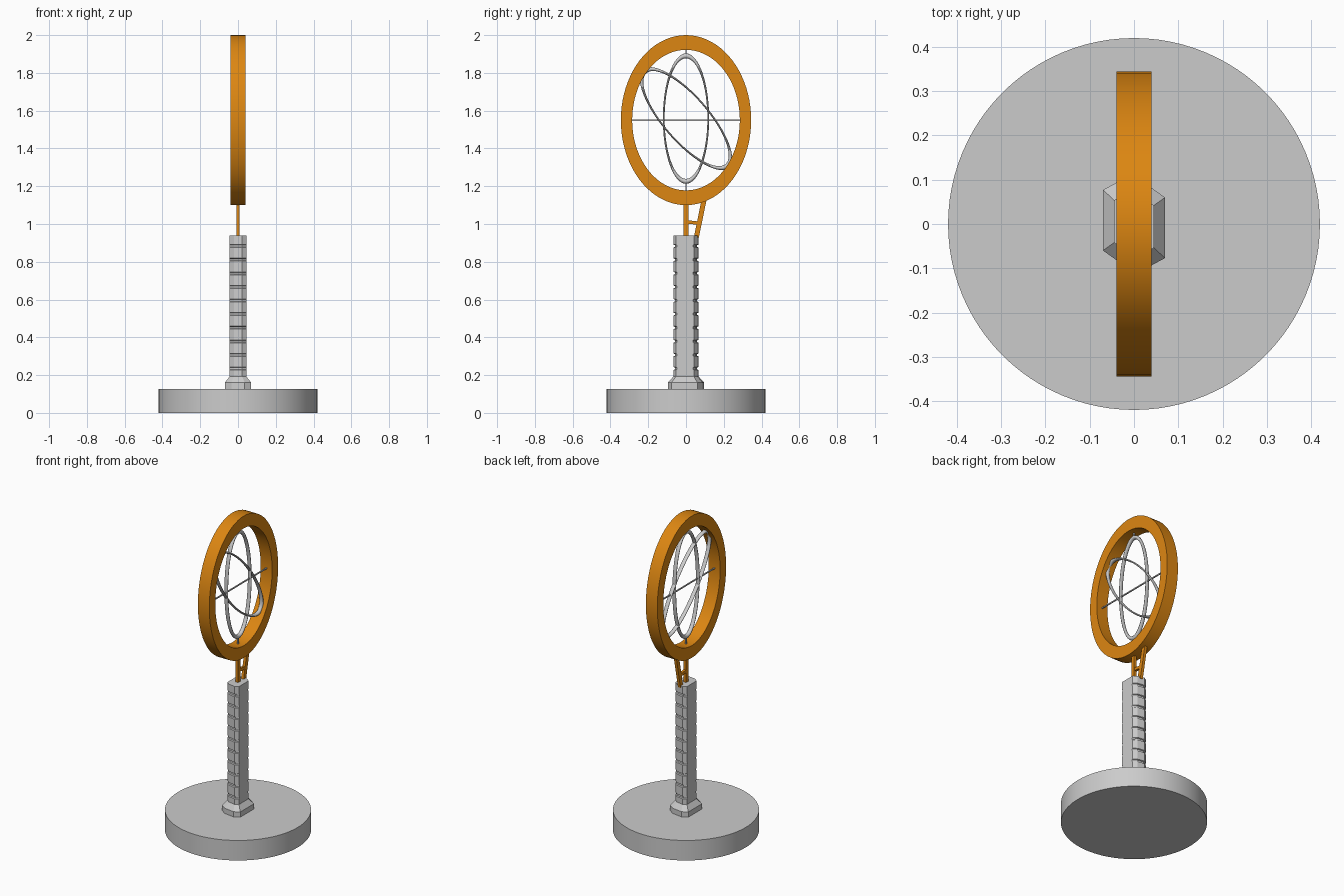
import bpy, bmesh
from math import sin, cos, pi, radians
from mathutils import Matrix, Vector

if "Cube" in bpy.data.objects:
    bpy.data.objects.remove(bpy.data.objects["Cube"])

orange = bpy.data.materials.new("orange")
orange.diffuse_color = (0.72, 0.24, 0.006, 1)
orange.use_nodes = True
orange.node_tree.nodes["Principled BSDF"].inputs["Base Color"].default_value = orange.diffuse_color
MID = 1.55


def make_object(name, bm, mat=None, smooth=False):
    bmesh.ops.recalc_face_normals(bm, faces=bm.faces)
    me = bpy.data.meshes.new(name)
    bm.to_mesh(me)
    bm.free()
    ob = bpy.data.objects.new(name, me)
    bpy.context.collection.objects.link(ob)
    if mat:
        me.materials.append(mat)
    if smooth:
        bpy.ops.object.select_all(action='DESELECT')
        ob.select_set(True)
        bpy.context.view_layer.objects.active = ob
        bpy.ops.object.shade_smooth_by_angle(angle=radians(35))
    return ob


def loft(name, outline, levels):
    """Stack scaled copies of an outline: levels are (x scale, y scale, z)."""
    bm = bmesh.new()
    rings = [[bm.verts.new((x * sx, y * sy, z)) for x, y in outline] for sx, sy, z in levels]
    n = len(outline)
    for a, b in zip(rings, rings[1:]):
        for i in range(n):
            j = (i + 1) % n
            bm.faces.new((a[i], a[j], b[j], b[i]))
    bm.faces.new(rings[0][::-1])
    bm.faces.new(rings[-1])
    return make_object(name, bm)


def bar(name, a, b, width, depth, mat=None):
    """Square-section strut between two points in the ring plane."""
    a, b = Vector(a), Vector(b)
    d = b - a
    bm = bmesh.new()
    rot = Vector((0, 0, 1)).rotation_difference(d).to_matrix().to_4x4()
    m = Matrix.Translation((a + b) / 2) @ rot @ Matrix.Diagonal((depth, width, d.length, 1))
    bmesh.ops.create_cube(bm, size=1, matrix=m)
    return make_object(name, bm, mat)


# Round base
bm = bmesh.new()
bmesh.ops.create_cone(bm, cap_ends=True, segments=96, radius1=0.42, radius2=0.42, depth=0.127,
                      matrix=Matrix.Translation((0, 0, 0.0635)))
make_object("base", bm, smooth=True)

# Faceted collar and grooved handle share one skewed eight-sided outline
half = [(0.07, -0.077), (0.07, 0.06), (0.035, 0.085), (-0.035, 0.096)]
outline = half + [(-x, -y) for x, y in half]
loft("handle_collar", outline, [(1, 1, 0.125), (1, 1, 0.16), (0.64, 0.7, 0.192)])

levels = [(0.64, 0.7, 0.18)]
for i in range(10):
    z = 0.235 + i * 0.072
    levels += [(0.64, 0.7, z - 0.008), (0.64, 0.62, z - 0.005),
               (0.64, 0.62, z + 0.005), (0.64, 0.7, z + 0.008)]
levels.append((0.64, 0.7, 0.94))
loft("handle", outline, levels)

# Oval outer frame, rectangular section
SEG = 80
section = [(0.04, 0.345, 0.45), (0.04, 0.285, 0.372), (-0.04, 0.285, 0.372), (-0.04, 0.345, 0.45)]
bm = bmesh.new()
loops = [[bm.verts.new((x, ry * cos(2 * pi * i / SEG), MID + rz * sin(2 * pi * i / SEG)))
          for x, ry, rz in section] for i in range(SEG)]
for i in range(SEG):
    a, b = loops[i], loops[(i + 1) % SEG]
    for k in range(4):
        m = (k + 1) % 4
        bm.faces.new((a[k], a[m], b[m], b[k]))
make_object("outer_frame", bm, orange, smooth=True)

# Struts joining the frame to the handle
bar("straight_strut", (0, 0, 0.93), (0, 0, 1.12), 0.024, 0.018, orange)
bar("slanted_strut", (0, 0.055, 0.93), (0, 0.096, 1.13), 0.026, 0.018, orange)
bar("strut_crossbar", (0, 0, 1.012), (0, 0.068, 1.004), 0.018, 0.016, orange)

# Two thin squashed rings inside the frame
for name, tilt in (("upright_ring", 0), ("tilted_ring", 41)):
    bpy.ops.mesh.primitive_torus_add(major_segments=64, minor_segments=10,
                                     major_radius=0.332, minor_radius=0.013)
    ring = bpy.context.object
    ring.name = name
    ring.matrix_world = (Matrix.Translation((0, 0, MID + 0.008)) @ Matrix.Rotation(radians(tilt), 4, 'X')
                         @ Matrix.Rotation(pi / 2, 4, 'Y') @ Matrix.Diagonal((1, 0.355, 1, 1)))
    bpy.ops.object.shade_smooth_by_angle(angle=radians(40))

# Axle and pivot pins
bar("axle", (0, -0.29, MID), (0, 0.29, MID), 0.007, 0.007)
for side, name in ((1, "top_pin"), (-1, "bottom_pin")):
    bar(name, (0, 0, MID + side * 0.33), (0, 0, MID + side * 0.38), 0.007, 0.007)
